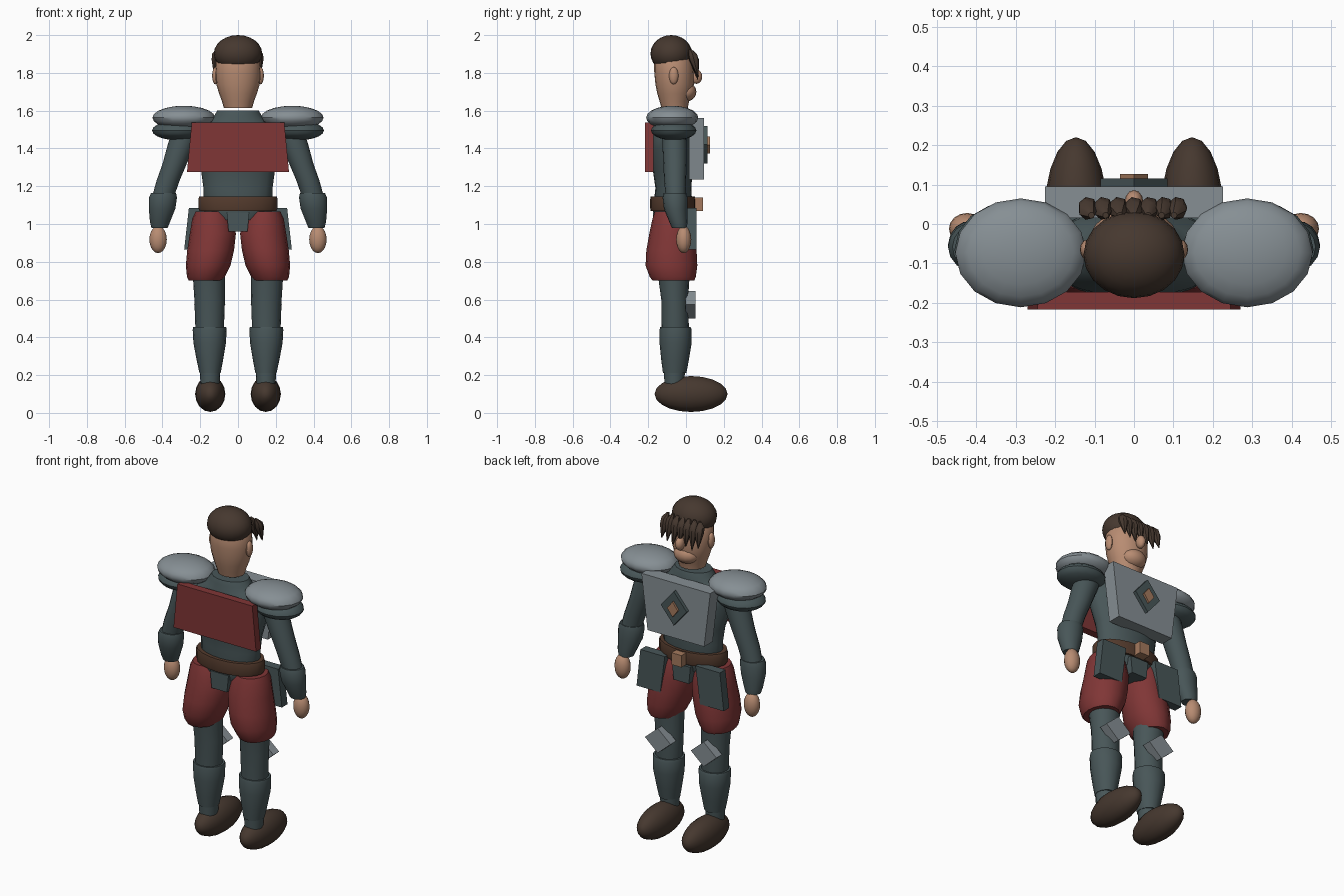
import bpy, bmesh, math
from mathutils import Matrix

if "Cube" in bpy.data.objects:
    bpy.data.objects.remove(bpy.data.objects["Cube"])


def material(name, r, g, b):
    m = bpy.data.materials.new(name)
    lin = [((c / 255 + 0.055) / 1.055) ** 2.4 for c in (r, g, b)]
    m.diffuse_color = (*lin, 1)
    m.use_nodes = True
    m.node_tree.nodes["Principled BSDF"].inputs["Base Color"].default_value = m.diffuse_color
    return m


SKIN = material("skin", 184, 140, 114)
BROWN = material("dark_brown", 70, 56, 47)
BELT = material("belt_leather", 84, 59, 45)
CLOTH = material("slate_cloth", 72, 86, 88)
RED = material("dull_red", 128, 54, 54)
STEEL = material("steel", 134, 143, 148)
COPPER = material("copper", 165, 122, 94)


def finish(name, bm, mat):
    bmesh.ops.recalc_face_normals(bm, faces=bm.faces)
    me = bpy.data.meshes.new(name)
    bm.to_mesh(me)
    bm.free()
    me.materials.append(mat)
    ob = bpy.data.objects.new(name, me)
    bpy.context.collection.objects.link(ob)
    return ob


def loft(name, rings, mat, n=16):
    """Skin horizontal ellipses given as (x, y, z, rx, ry)."""
    bm = bmesh.new()
    loops = []
    for x, y, z, rx, ry in rings:
        loops.append([bm.verts.new((x + rx * math.cos(2 * math.pi * i / n),
                                    y + ry * math.sin(2 * math.pi * i / n), z))
                      for i in range(n)])
    for a, b in zip(loops, loops[1:]):
        for i in range(n):
            j = (i + 1) % n
            bm.faces.new((a[i], a[j], b[j], b[i]))
    bm.faces.new(loops[0])
    bm.faces.new(loops[-1])
    return finish(name, bm, mat)


def ellipsoid(name, c, r, mat, along_y=False, seg=16, rings=10):
    bm = bmesh.new()
    bmesh.ops.create_uvsphere(bm, u_segments=seg, v_segments=rings, radius=1)
    if along_y:
        bmesh.ops.rotate(bm, verts=bm.verts, matrix=Matrix.Rotation(math.pi / 2, 3, 'X'))
    bmesh.ops.scale(bm, verts=bm.verts, vec=r)
    bmesh.ops.translate(bm, verts=bm.verts, vec=c)
    return finish(name, bm, mat)


def prism(name, outline, y0, y1, mat):
    """Extrude an (x, z) outline from y0 to y1."""
    bm = bmesh.new()
    a = [bm.verts.new((x, y0, z)) for x, z in outline]
    b = [bm.verts.new((x, y1, z)) for x, z in outline]
    bm.faces.new(a)
    bm.faces.new(b)
    for i in range(len(a)):
        j = (i + 1) % len(a)
        bm.faces.new((a[i], a[j], b[j], b[i]))
    return finish(name, bm, mat)


def trapezoid(top, bottom, z0, z1):
    return [(-bottom, z0), (bottom, z0), (top, z1), (-top, z1)]


def diamond(x, z, w, h):
    return [(x, z - h), (x + w, z), (x, z + h), (x - w, z)]


# torso with collar
loft("torso", [(0, -.07, 1.02, .14, .09), (0, -.07, 1.07, .18, .105),
               (0, -.067, 1.19, .183, .095), (0, -.07, 1.28, .195, .105),
               (0, -.075, 1.40, .235, .115), (0, -.075, 1.49, .235, .11),
               (0, -.07, 1.54, .15, .095), (0, -.07, 1.575, .125, .09),
               (0, -.07, 1.60, .11, .08)], CLOTH, 20)
prism("crotch_flap", trapezoid(.06, .05, .96, 1.06), -.175, .045, CLOTH)

# belt and buckle
loft("belt", [(0, -.07, 1.07, .205, .117), (0, -.07, 1.085, .21, .12),
              (0, -.07, 1.13, .21, .12), (0, -.07, 1.145, .205, .117)], BELT, 20)
prism("buckle", trapezoid(.033, .033, 1.07, 1.14), .04, .09, COPPER)

# chest and back plates, chest emblem
prism("chest_plate", trapezoid(.225, .185, 1.235, 1.56), .015, .095, STEEL)
prism("back_plate", trapezoid(.245, .27, 1.275, 1.538), -.217, -.172, RED)
prism("emblem_border", diamond(0, 1.42, .085, .10), .09, .115, CLOTH)
prism("emblem_centre", diamond(0, 1.418, .035, .045), .11, .127, COPPER)

# head, jaw, nose
loft("head", [(0, -.06, 1.615, .075, .07), (0, -.062, 1.65, .085, .078),
              (0, -.06, 1.69, .10, .092), (0, -.06, 1.74, .115, .102),
              (0, -.063, 1.80, .12, .105), (0, -.067, 1.86, .116, .102),
              (0, -.07, 1.91, .09, .08), (0, -.07, 1.94, .05, .045)], SKIN, 20)
ellipsoid("jaw", (0, -.005, 1.70), (.075, .06, .053), SKIN)
ellipsoid("nose", (0, .055, 1.78), (.024, .031, .038), SKIN, seg=12, rings=8)

# hair cap and hanging fringe
ellipsoid("hair_cap", (0, -.078, 1.902), (.128, .11, .098), BROWN, seg=20, rings=12)
for i, x in enumerate((-.117, -.078, -.039, 0, .039, .076, .11)):
    drop = (.0, .02, .008)[i % 3]
    loft("fringe_lock", [(x * .92, .022, 1.925, .008, .008),
                         (x, .034, 1.90, .023, .024),
                         (x, .042, 1.87, .025, .027),
                         (x * 1.02, .052, 1.83 - drop / 2, .016, .016),
                         (x * 1.05, .062, 1.785 - drop, .002, .002)], BROWN, 7)

for s, side in ((-1, "left"), (1, "right")):
    def limb(name, rings, mat, n=16):
        loft(side + "_" + name, [(s * r[0], *r[1:]) for r in rings], mat, n)

    # ear
    ellipsoid(side + "_ear", (s * .12, -.065, 1.785), (.017, .025, .046), SKIN,
              seg=12, rings=8)

    # layered shoulder guards
    ellipsoid(side + "_upper_pauldron", (s * .287, -.073, 1.563), (.166, .138, .063), STEEL)
    ellipsoid(side + "_lower_pauldron", (s * .315, -.065, 1.495), (.14, .12, .052), CLOTH)

    # arm, cuff, hand
    limb("arm", [(.27, -.06, 1.50, .075, .062), (.30, -.06, 1.42, .072, .065),
                 (.335, -.058, 1.32, .064, .062), (.37, -.058, 1.23, .061, .058),
                 (.395, -.055, 1.15, .058, .053)], CLOTH)
    limb("cuff", [(.394, -.058, 1.165, .066, .06), (.397, -.058, 1.14, .074, .066),
                  (.402, -.055, 1.08, .07, .062), (.413, -.04, 1.01, .053, .048),
                  (.415, -.035, .98, .043, .04)], CLOTH)
    ellipsoid(side + "_hand", (s * .423, -.012, .918), (.046, .04, .072), SKIN)

    # puffed breeches
    limb("breeches", [(.14, -.07, 1.065, .085, .095), (.137, -.07, 1.03, .105, .107),
                      (.133, -.073, .95, .122, .121), (.145, -.077, .86, .124, .133),
                      (.158, -.077, .78, .118, .137), (.17, -.07, .72, .10, .122),
                      (.172, -.067, .70, .088, .11)], RED)

    # leg, greave, knee plate, shoe
    limb("leg", [(.155, -.065, .74, .085, .085), (.15, -.06, .60, .081, .071),
                 (.15, -.057, .46, .076, .072), (.148, -.06, .30, .06, .06),
                 (.148, -.062, .15, .05, .052)], CLOTH)
    limb("greave", [(.15, -.056, .455, .087, .08), (.15, -.055, .44, .09, .085),
                    (.15, -.055, .37, .086, .085), (.149, -.058, .28, .07, .073),
                    (.148, -.06, .21, .056, .062)], CLOTH)
    prism(side + "_knee_plate", diamond(s * .15, .573, .084, .073), -.003, .05, STEEL)
    ellipsoid(side + "_shoe", (s * .147, .027, .1), (.08, .193, .095), BROWN,
              along_y=True, rings=10)

    # hip plate hanging from the belt
    prism(side + "_hip_plate", [(s * .10, 1.085), (s * .26, 1.085),
                                (s * .285, .865), (s * .13, .865)], .003, .055, CLOTH)

# smooth shading with crisp edges
bpy.ops.object.select_all(action='SELECT')
bpy.context.view_layer.objects.active = bpy.context.scene.objects[0]
bpy.ops.object.shade_smooth_by_angle(angle=math.radians(38))
